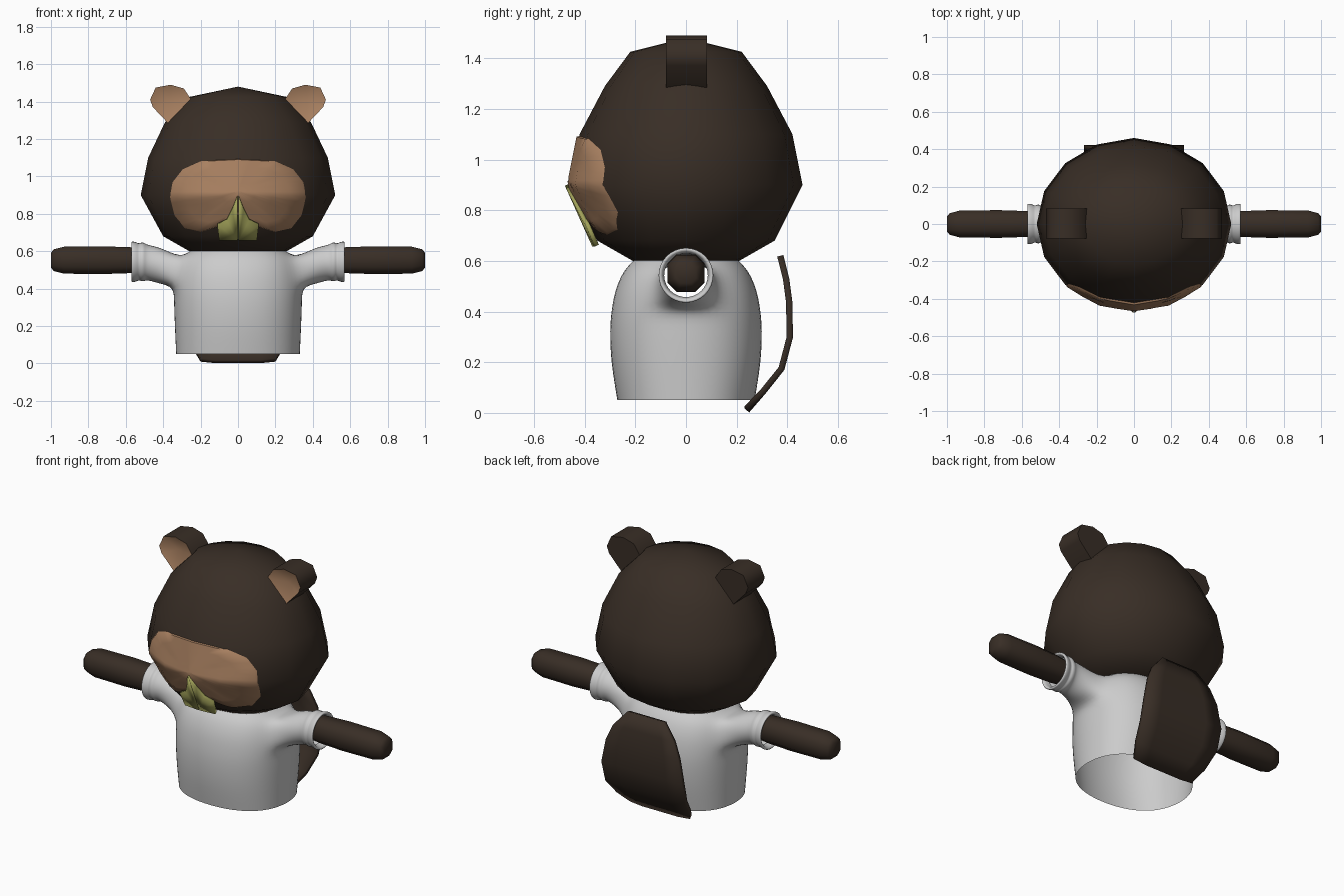
import bpy, bmesh, math
from mathutils import Vector
from mathutils.bvhtree import BVHTree

if "Cube" in bpy.data.objects:
    bpy.data.objects.remove(bpy.data.objects["Cube"])


def material(name, rgb):
    m = bpy.data.materials.new(name)
    m.diffuse_color = (*rgb, 1)
    m.use_nodes = True
    m.node_tree.nodes["Principled BSDF"].inputs["Base Color"].default_value = m.diffuse_color
    return m


FUR = material("dark_fur", (0.04, 0.027, 0.019))
TAN = material("tan_fur", (0.40, 0.22, 0.12))
TOOTH = material("tooth_yellow", (0.36, 0.36, 0.10))


def finish(bm, name, mat=None, angle=60, recalc=True):
    if recalc:
        bmesh.ops.recalc_face_normals(bm, faces=bm.faces)
    me = bpy.data.meshes.new(name)
    bm.to_mesh(me)
    bm.free()
    ob = bpy.data.objects.new(name, me)
    bpy.context.collection.objects.link(ob)
    if mat:
        me.materials.append(mat)
    bpy.ops.object.select_all(action='DESELECT')
    ob.select_set(True)
    bpy.context.view_layer.objects.active = ob
    bpy.ops.object.shade_smooth_by_angle(angle=math.radians(angle))
    return ob


def skin(bm, rings, closed=True):
    """Bridge consecutive rings of points with quads."""
    rows = [[bm.verts.new(p) for p in r] for r in rings]
    n = len(rows[0])
    for a, b in zip(rows, rows[1:]):
        for i in range(n if closed else n - 1):
            j = (i + 1) % n
            bm.faces.new((a[i], a[j], b[j], b[i]))
    return rows


def oval(a, b, z, n=16, power=1.0):
    pts = []
    for i in range(n):
        t = math.tau * i / n
        c, s = math.cos(t), math.sin(t)
        pts.append((a * math.copysign(abs(c) ** power, c),
                    b * math.copysign(abs(s) ** power, s), z))
    return pts


# head: 16-sided faceted ball
bm = bmesh.new()
head_rows = [(0.60, 0.26, 0.21), (0.68, 0.40, 0.35), (0.90, 0.52, 0.46), (1.10, 0.48, 0.42),
             (1.29, 0.39, 0.32), (1.425, 0.26, 0.22)]
rows = skin(bm, [oval(a, b, z) for z, a, b in head_rows])
bm.faces.new(rows[0])
pole = bm.verts.new((0, 0, 1.48))
for i in range(16):
    bm.faces.new((rows[-1][i], rows[-1][(i + 1) % 16], pole))
tree = BVHTree.FromBMesh(bm)
finish(bm, "head", FUR)


def head_y(x, z):
    hit = tree.ray_cast(Vector((x, -2, z)), Vector((0, 1, 0)))[0]
    return hit.y if hit else -0.3


# muzzle: bean-shaped patch laid over the face
half = [(0, 1.095), (0.2, 1.085), (0.3, 1.04), (0.355, 0.97), (0.37, 0.89), (0.345, 0.79),
        (0.29, 0.72), (0.2, 0.7), (0.12, 0.725), (0, 0.79)]
loop = half + [(-x, z) for x, z in half[-2:0:-1]]
outline = []
for (x0, z0), (x1, z1) in zip(loop, loop[1:] + loop[:1]):
    outline += [(x0 + (x1 - x0) * k / 3, z0 + (z1 - z0) * k / 3) for k in range(3)]
rings = []
for scale, lift in [(0.05, 0.01), (0.25, 0.01), (0.5, 0.01), (0.75, 0.01), (0.97, 0.01), (1, -0.01)]:
    ring = []
    for x, z in outline:
        px, pz = x * scale, 0.92 + (z - 0.92) * scale
        ring.append((px, head_y(px, pz) - lift, pz))
    rings.append(ring)
bm = bmesh.new()
bm.faces.new(skin(bm, rings)[0])
finish(bm, "muzzle", TAN)

# teeth: pair of thin plates under the muzzle
for side, label in ((1, "left"), (-1, "right")):
    bm = bmesh.new()
    pts = [(0.002, 0.90), (0.03, 0.83), (0.06, 0.77), (0.11, 0.745), (0.10, 0.66), (0.002, 0.66)]
    vs = [bm.verts.new((side * x, -0.362 - 0.45 * (z - 0.66) + 0.1 * x, z)) for x, z in pts]
    for i in range(4):
        f = [vs[5], vs[i], vs[i + 1]]
        bm.faces.new(f if side < 0 else f[::-1])
    ob = finish(bm, label + "_tooth", TOOTH, 30, recalc=False)
    mod = ob.modifiers.new("thickness", 'SOLIDIFY')
    mod.thickness = 0.018
    mod.offset = 0

# ears: extruded rounded outline with a dished tan front
ear = [(0.25, 1.41), (0.29, 1.47), (0.36, 1.49), (0.44, 1.475), (0.47, 1.41), (0.455, 1.37), (0.37, 1.28)]
for side, label in ((1, "left"), (-1, "right")):
    bm = bmesh.new()
    rows = skin(bm, [[(side * x, y, z) for x, z in ear] for y in (-0.078, 0.082)])
    bm.faces.new(rows[1])
    finish(bm, label + "_ear", FUR, 55)
    bm = bmesh.new()
    rim = [bm.verts.new((side * x, -0.078, z)) for x, z in ear]
    mid = bm.verts.new((side * 0.37, -0.04, 1.40))
    for i in range(7):
        f = (rim[i], rim[(i + 1) % 7], mid)
        bm.faces.new(f if side < 0 else f[::-1])
    finish(bm, label + "_inner_ear", TAN, 60, recalc=False)
    ob = bpy.context.object
    if ob.data.polygons[0].normal.y > 0:
        ob.data.flip_normals()

# shirt: open tube with sleeves drawn out of its sides
bm = bmesh.new()
shirt_rows = [(0.05, 0.338, 0.277), (0.2, 0.345, 0.303), (0.33, 0.35, 0.308), (0.41, 0.35, 0.30),
              (0.49, 0.34, 0.285), (0.565, 0.315, 0.25), (0.602, 0.26, 0.21)]
rows = skin(bm, [oval(a, b, z, 16, 0.88) for z, a, b in shirt_rows])
bm.faces.ensure_lookup_table()
holes = [f for f in bm.faces
         if 0.41 < f.calc_center_median().z < 0.565 and abs(f.calc_center_median().y) < 0.09]
bmesh.ops.delete(bm, geom=holes, context='FACES')
sleeve = [(0.42, 0.098, 0.525), (0.485, 0.092, 0.54), (0.502, 0.103, 0.543), (0.518, 0.104, 0.543),
          (0.528, 0.097, 0.543), (0.542, 0.104, 0.543), (0.560, 0.109, 0.543), (0.572, 0.107, 0.543),
          (0.568, 0.09, 0.543), (0.53, 0.086, 0.543)]
for side in (1, -1):
    edges = [e for e in bm.edges if e.is_boundary
             and all(0.4 < v.co.z < 0.58 and v.co.x * side > 0 for v in e.verts)]
    for x, r, zc in sleeve:
        geom = bmesh.ops.extrude_edge_only(bm, edges=edges)["geom"]
        edges = [g for g in geom if isinstance(g, bmesh.types.BMEdge)]
        for v in [g for g in geom if isinstance(g, bmesh.types.BMVert)]:
            k = round(math.atan2(v.co.z - (0.49 if x == 0.42 else sleeve[0][2] if x == 0.485 else zc),
                                 v.co.y) / (math.pi / 4))
            t = k * math.pi / 4
            v.co = (side * x, r / 0.902 * math.cos(t), zc + r / 0.902 * math.sin(t))
        edges = [e for e in edges if e.is_boundary]
shirt = finish(bm, "shirt", None, 180)
mod = shirt.modifiers.new("smooth", 'SUBSURF')
mod.levels = mod.render_levels = 2

# arms: chamfered square tubes with tapered ends
section = [(1, 0.5), (0.5, 1), (-0.5, 1), (-1, 0.5), (-1, -0.5), (-0.5, -1), (0.5, -1), (1, -0.5)]
arm = [(0.50, 0.062), (0.57, 0.069), (0.72, 0.074), (0.93, 0.072), (0.985, 0.058), (1.0, 0.04)]
for side, label in ((1, "left"), (-1, "right")):
    bm = bmesh.new()
    rows = skin(bm, [[(side * x, r * u, 0.552 + r * v) for u, v in section] for x, r in arm])
    bm.faces.new(rows[0])
    bm.faces.new(rows[-1])
    finish(bm, label + "_arm", FUR, 50)

# tail: broad curved paddle behind the shirt
tail = [(0.372, 0.62, 0.12), (0.395, 0.53, 0.20), (0.407, 0.44, 0.24), (0.41, 0.30, 0.268),
        (0.377, 0.175, 0.265), (0.305, 0.085, 0.24), (0.24, 0.018, 0.20)]
bm = bmesh.new()
skin(bm, [[(w * k, y, z - (0.008 if i == 6 and abs(k) < 1 else 0)) for k in (-1, -0.6, 0, 0.6, 1)]
          for i, (y, z, w) in enumerate(tail)], closed=False)
ob = finish(bm, "tail", FUR, 40)
mod = ob.modifiers.new("thickness", 'SOLIDIFY')
mod.thickness = 0.025
mod.offset = 0
